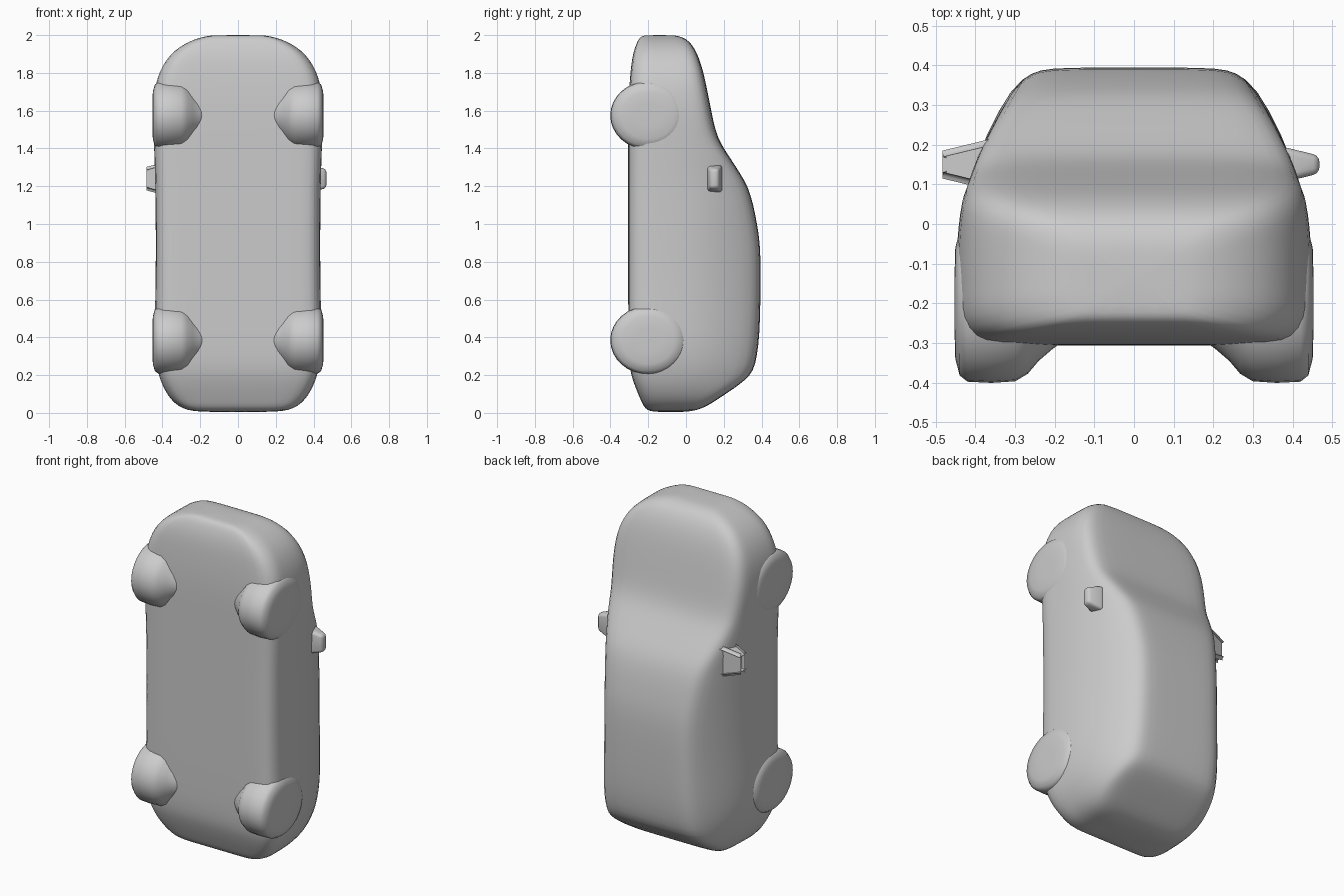
import bpy, bmesh, math
from mathutils import Vector

if "Cube" in bpy.data.objects:
    bpy.data.objects.remove(bpy.data.objects["Cube"])

paint = bpy.data.materials.new("plain grey")
paint.diffuse_color = (0.6, 0.6, 0.6, 1)
paint.use_nodes = True
paint.node_tree.nodes["Principled BSDF"].inputs["Base Color"].default_value = paint.diffuse_color


def finish(name, bm, subdiv=0, angle=60):
    bmesh.ops.recalc_face_normals(bm, faces=bm.faces)
    me = bpy.data.meshes.new(name)
    bm.to_mesh(me)
    bm.free()
    ob = bpy.data.objects.new(name, me)
    bpy.context.collection.objects.link(ob)
    me.materials.append(paint)
    if subdiv:
        ob.modifiers.new("smooth", 'SUBSURF').levels = subdiv
        ob.modifiers["smooth"].render_levels = subdiv
    bpy.ops.object.select_all(action='DESELECT')
    ob.select_set(True)
    bpy.context.view_layer.objects.active = ob
    bpy.ops.object.shade_smooth_by_angle(angle=math.radians(angle))
    return ob


def loft(bm, rings):
    loops = [[bm.verts.new(p) for p in ring] for ring in rings]
    n = len(loops[0])
    for a, b in zip(loops, loops[1:]):
        for i in range(n):
            j = (i + 1) % n
            bm.faces.new((a[i], a[j], b[j], b[i]))
    bm.faces.new(loops[0])
    bm.faces.new(loops[-1])


# Side taper: relative half width of the cabin at each y
TAPER = [(-.5, .98), (-.3, 1), (-.1, 1), (0, .99), (.1, .95), (.2, .875), (.3, .76), (.4, .625)]


def taper(y):
    for (y0, w0), (y1, w1) in zip(TAPER, TAPER[1:]):
        if y <= y1:
            return w0 + (w1 - w0) * (y - y0) / (y1 - y0)
    return TAPER[-1][1]


def section(z, yb, yt, w):
    h = yt - yb
    r = min(.06, h * .25)
    half = [(0, yb), (.45 * w, yb), (.8 * w, yb), (.92 * w, yb + .2 * r)]
    for i in range(6):
        y = yb + r + (h - 1.7 * r) * i / 5
        half.append((w * taper(y), y))
    wr = w * taper(yt)
    half += [(.93 * wr, yt - .2 * r), (.78 * wr, yt - .03 * r), (.4 * wr, yt), (0, yt)]
    return [(x, y, z) for x, y in half] + [(-x, y, z) for x, y in half[-2:0:-1]]


# Body: cross-sections (z, underside y, roof y, half width) from tail to nose
STATIONS = [
    (.004, -.17, .00, .20), (.015, -.205, .06, .27), (.035, -.225, .11, .315),
    (.07, -.24, .165, .355), (.12, -.262, .24, .388), (.17, -.28, .31, .41),
    (.22, -.295, .357, .425), (.30, -.303, .376, .44), (.42, -.305, .39, .444),
    (.60, -.306, .394, .438), (.75, -.306, .396, .436), (.90, -.306, .392, .436),
    (1.0, -.306, .376, .436), (1.1, -.306, .357, .437), (1.2, -.306, .328, .438),
    (1.27, -.306, .285, .44), (1.34, -.306, .24, .442), (1.40, -.306, .2, .444),
    (1.46, -.306, .167, .446), (1.54, -.306, .145, .449), (1.64, -.305, .126, .449),
    (1.74, -.299, .106, .437), (1.81, -.293, .09, .413), (1.87, -.286, .072, .38),
    (1.92, -.275, .05, .333), (1.955, -.262, .027, .28), (1.98, -.25, .00, .225),
    (1.994, -.235, -.035, .17), (2.0, -.215, -.07, .13)]
bm = bmesh.new()
loft(bm, [section(*s) for s in STATIONS])
finish("car_body", bm, 1)

# Wheels: rounded discs turned about the x axis, flaring into the underside
WHEEL = [(.17, .09), (.205, .115), (.24, .145), (.268, .178), (.30, .197), (.36, .201),
         (.42, .198), (.44, .182), (.451, .14), (.453, .07)]
SEG = 32
for zc, place in ((.385, "rear"), (1.575, "front")):
    for side, label in ((-1, "left"), (1, "right")):
        bm = bmesh.new()
        rings = []
        for x, r in WHEEL:
            ring = []
            for i in range(SEG):
                a = 2 * math.pi * i / SEG
                ring.append((side * x, -.2 + r * math.sin(a), zc + .9 * r * math.cos(a)))
            rings.append(ring)
        loft(bm, rings)
        finish(f"{place}_{label}_wheel", bm, 0, 50)

# Wing mirrors: rounded housings leaning out from the cabin sides
for side, label in ((-1, "left"), (1, "right")):
    bm = bmesh.new()
    bmesh.ops.create_cube(bm, size=1)
    for v in bm.verts:
        inner = v.co.x < 0
        x = .375 if inner else .468
        y = .15 + v.co.y * (.09 if inner else .045)
        z = 1.24 + v.co.z * (.15 if inner else .10)
        v.co = Vector((side * x, y, z))
    bmesh.ops.bevel(bm, geom=bm.edges[:], offset=.016, segments=3, profile=.5, affect='EDGES')
    finish(f"{label}_mirror", bm, 0, 50)
